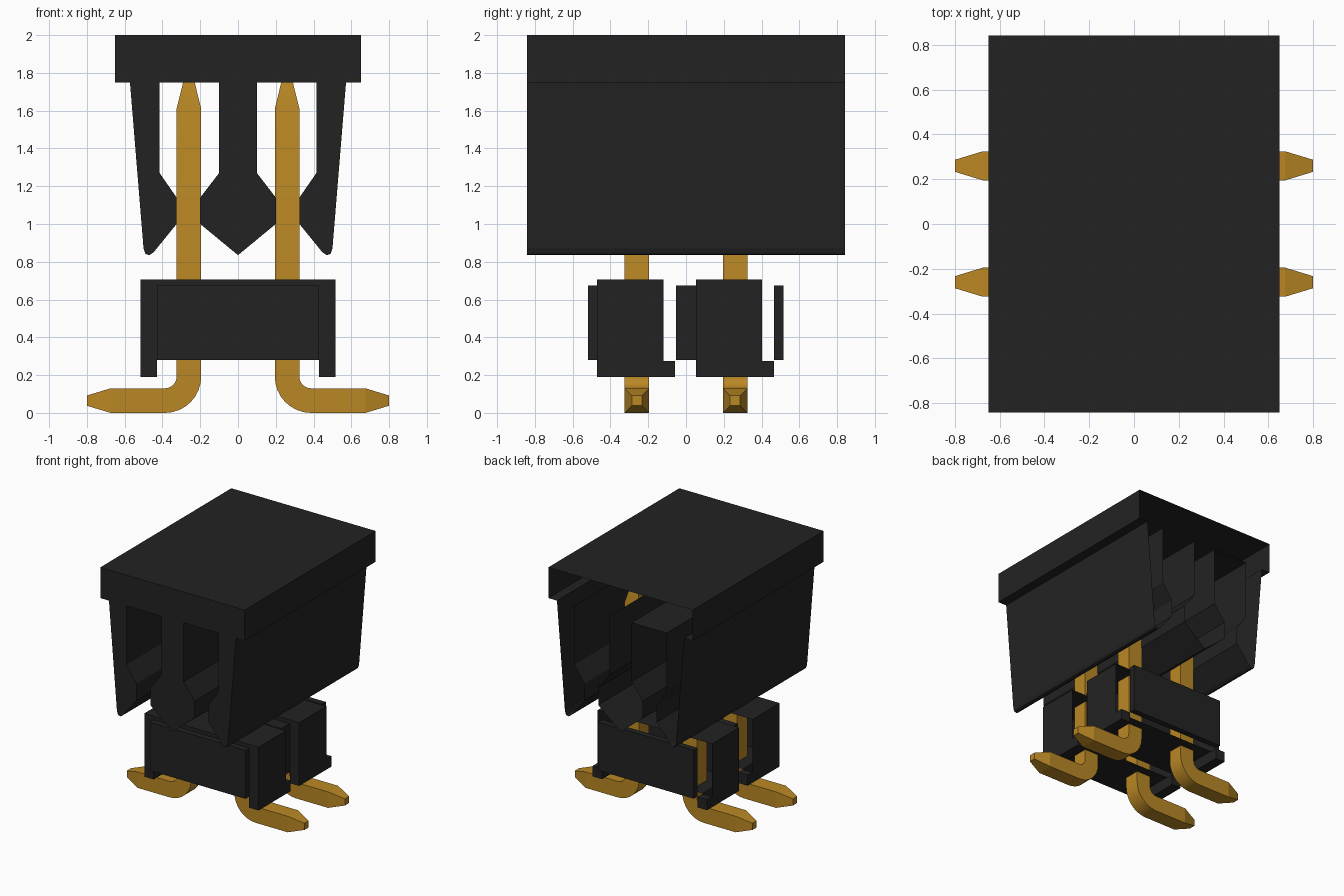
import bpy, bmesh, math
from mathutils import Vector

if "Cube" in bpy.data.objects:
    bpy.data.objects.remove(bpy.data.objects["Cube"], do_unlink=True)


def material(name, rgb, rough):
    m = bpy.data.materials.new(name)
    m.use_nodes = True
    m.diffuse_color = (*rgb, 1)
    bsdf = m.node_tree.nodes["Principled BSDF"]
    bsdf.inputs["Base Color"].default_value = (*rgb, 1)
    bsdf.inputs["Roughness"].default_value = rough
    return m


black = material("black_plastic", (0.0165, 0.0165, 0.0165), 0.6)
gold = material("gold_metal", (0.49, 0.245, 0.018), 0.5)


def finish(name, bm, mat):
    mesh = bpy.data.meshes.new(name)
    bm.to_mesh(mesh)
    bm.free()
    mesh.materials.append(mat)
    obj = bpy.data.objects.new(name, mesh)
    bpy.context.collection.objects.link(obj)
    return obj


def mirrored(half):
    """Close a right-hand half profile that starts on the centre line."""
    start = 1 if half[0][0] == 0 else 0
    return half + [(-x, z) for x, z in reversed(half[start:])]


def shell(name, profile, y0, y1, skip=()):
    """Extrude an xz profile along y, leaving the rear end open."""
    bm = bmesh.new()
    front = [bm.verts.new((x, y0, z)) for x, z in profile]
    rear = [bm.verts.new((x, y1, z)) for x, z in profile]
    bm.faces.new(front)
    n = len(profile)
    for i in range(n):
        if i not in skip:
            j = (i + 1) % n
            bm.faces.new((front[j], front[i], rear[i], rear[j]))
    return finish(name, bm, black)


def box(name, x0, x1, y0, y1, z0, z1):
    bm = bmesh.new()
    bmesh.ops.create_cube(bm, size=1)
    for v in bm.verts:
        v.co = ((x0 + x1) / 2 + v.co.x * (x1 - x0),
                (y0 + y1) / 2 + v.co.y * (y1 - y0),
                (z0 + z1) / 2 + v.co.z * (z1 - z0))
    return finish(name, bm, black)


# Cover: cap, two sloping walls and a centre rib in one open-ended extrusion
cover_half = [(0, 0.835), (0.2, 1.0), (0.2, 1.14), (0.1, 1.27), (0.1, 1.75),
              (0.415, 1.75), (0.415, 1.27), (0.325, 1.14), (0.325, 1.0),
              (0.447, 0.85), (0.47, 0.835), (0.49, 0.842), (0.5, 0.87),
              (0.572, 1.75), (0.65, 1.75), (0.65, 2.0)]
shell("cover", mirrored(cover_half), -0.843, 0.843, skip=(4,))

# Base: two hollow blocks with feet, and the tabs behind them
block_half = [(0.43, 0.28), (0.43, 0.19), (0.515, 0.19), (0.515, 0.705)]
for row, y in (("front", -0.47), ("rear", 0.052)):
    shell(row + "_block", mirrored(block_half), y, y + 0.35)
    for side, s in (("left", 1), ("right", -1)):
        a, b = sorted((0.43 * s, 0.515 * s))
        box(f"{row}_{side}_tab", a, b, y + 0.35, y + 0.413, 0.19, 0.276)

# Plates between and at the ends of the blocks
for name, y0, y1 in (("front_plate", -0.518, -0.47),
                     ("middle_plate", -0.053, 0.052),
                     ("rear_plate", 0.465, 0.515)):
    box(name, -0.43, 0.43, y0, y1, 0.28, 0.675)


# Pins: square wire swept down, round the bend and outwards, tapered at both ends
def pin(name, s, y):
    h, radius, cx, cz = 0.065, 0.127, 0.387, 0.192
    # each station: x, z, direction of travel, half width
    stations = [(0.26, 1.765, -math.pi / 2, 0.027), (0.26, 1.61, -math.pi / 2, h)]
    steps = 8
    for i in range(steps + 1):
        a = math.pi + i / steps * math.pi / 2
        stations.append((cx + radius * math.cos(a), cz + radius * math.sin(a),
                         a + math.pi / 2, h))
    stations += [(0.675, 0.065, 0, h), (0.8, 0.065, 0, 0.027)]
    bm = bmesh.new()
    rings = []
    for x, z, t, w in stations:
        side = Vector((-math.sin(t), 0, math.cos(t)))
        ring = []
        for u, v in ((-1, -1), (1, -1), (1, 1), (-1, 1)):
            p = Vector((x, 0, z)) + side * (u * w)
            ring.append(bm.verts.new((p.x * s, y + v * w, p.z)))
        rings.append(ring)
    for r, q in zip(rings, rings[1:]):
        for i in range(4):
            j = (i + 1) % 4
            bm.faces.new((r[i], r[j], q[j], q[i]))
    bm.faces.new(rings[0])
    bm.faces.new(rings[-1])
    bmesh.ops.recalc_face_normals(bm, faces=bm.faces[:])
    obj = finish(name, bm, gold)
    bpy.ops.object.select_all(action="DESELECT")
    obj.select_set(True)
    bpy.context.view_layer.objects.active = obj
    bpy.ops.object.shade_smooth_by_angle(angle=math.radians(15))


for row, y in (("front", -0.26), ("rear", 0.26)):
    for side, s in (("left", 1), ("right", -1)):
        pin(f"{row}_{side}_pin", s, y)
